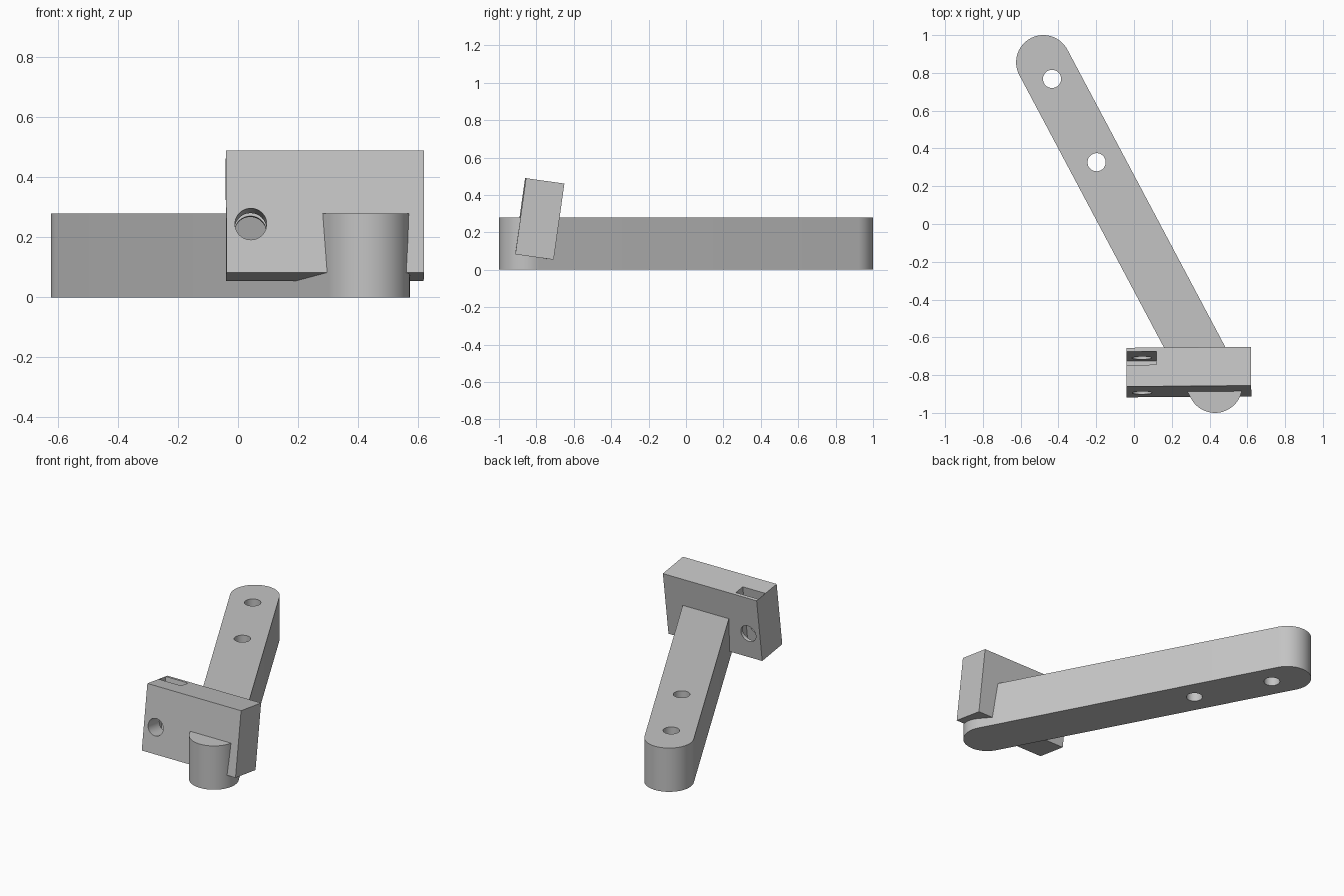
import bpy, bmesh, math
from mathutils import Vector, Matrix

default = bpy.data.objects.get("Cube")
if default:
    bpy.data.objects.remove(default, do_unlink=True)

GREY = (0.55, 0.55, 0.55, 1)
mat = bpy.data.materials.new("plain grey")
mat.use_nodes = True
mat.diffuse_color = GREY
mat.node_tree.nodes["Principled BSDF"].inputs["Base Color"].default_value = GREY


def add_object(name, bm, matrix=Matrix()):
    bmesh.ops.recalc_face_normals(bm, faces=bm.faces)
    mesh = bpy.data.meshes.new(name)
    bm.to_mesh(mesh)
    bm.free()
    mesh.materials.append(mat)
    obj = bpy.data.objects.new(name, mesh)
    bpy.context.collection.objects.link(obj)
    obj.matrix_world = matrix
    return obj


def box(name, low, high, matrix=Matrix()):
    low, high = Vector(low), Vector(high)
    bm = bmesh.new()
    bmesh.ops.create_cube(bm, size=1)
    bmesh.ops.scale(bm, vec=high - low, verts=bm.verts)
    bmesh.ops.translate(bm, vec=(low + high) / 2, verts=bm.verts)
    return add_object(name, bm, matrix)


def cylinder(name, radius, depth, matrix):
    bm = bmesh.new()
    bmesh.ops.create_cone(bm, cap_ends=True, segments=48,
                          radius1=radius, radius2=radius, depth=depth)
    return add_object(name, bm, matrix)


def cut(obj, cutters):
    bpy.context.view_layer.update()
    bpy.context.view_layer.objects.active = obj
    for cutter in cutters:
        cutter.hide_render = True
        mod = obj.modifiers.new("cut", 'BOOLEAN')
        mod.operation = 'DIFFERENCE'
        mod.solver = 'EXACT'
        mod.object = cutter
        bpy.ops.object.modifier_apply(modifier=mod.name)
        bpy.data.objects.remove(cutter, do_unlink=True)


def smooth(obj):
    bpy.ops.object.select_all(action='DESELECT')
    obj.select_set(True)
    bpy.context.view_layer.objects.active = obj
    bpy.ops.object.shade_smooth_by_angle(angle=math.radians(30))


# Round-ended arm, extruded from its outline
ARM_R, ARM_H, STEPS = 0.144, 0.28, 32
back, front = Vector((-0.48, 0.856, 0)), Vector((0.429, -0.856, 0))
along = (back - front).normalized()
heading = math.atan2(along.y, along.x)
bm = bmesh.new()
outline = []
for centre, start in ((back, heading - math.pi / 2), (front, heading + math.pi / 2)):
    for i in range(STEPS + 1):
        a = start + math.pi * i / STEPS
        outline.append(bm.verts.new(centre + ARM_R * Vector((math.cos(a), math.sin(a), 0))))
base = bm.faces.new(outline)
top = bmesh.ops.extrude_face_region(bm, geom=[base])
bmesh.ops.translate(bm, vec=(0, 0, ARM_H),
                    verts=[v for v in top["geom"] if isinstance(v, bmesh.types.BMVert)])
arm = add_object("arm", bm)

# Two bolt holes down through the arm
cut(arm, [cylinder("arm_hole_cutter", 0.048, 1, Matrix.Translation((x, y, 0.1)))
          for x, y in ((-0.434, 0.768), (-0.198, 0.327))])
smooth(arm)

# Tilted block across the front of the arm
W, T, H = 0.33, 0.1035, 0.2055
place = (Matrix.Translation((0.29, -0.784, 0.2715))
         @ Matrix.Rotation(math.radians(0.45), 4, 'Z')
         @ Matrix.Rotation(math.radians(-8), 4, 'X'))
block = box("tilted_block", (-W, -T, -H), (W, T, H), place)

# Deep nut slot from the top, and a bolt hole from front to back
slot = box("slot_cutter", (-W + 0.002, 0.012, H - 0.355), (-0.17, 0.083, H + 0.1), place)
hole = cylinder("block_hole_cutter", 0.053, 1,
                place @ Matrix.Translation((-0.248, 0, -0.042))
                @ Matrix.Rotation(math.pi / 2, 4, 'X'))
cut(block, [slot, hole])
smooth(block)
